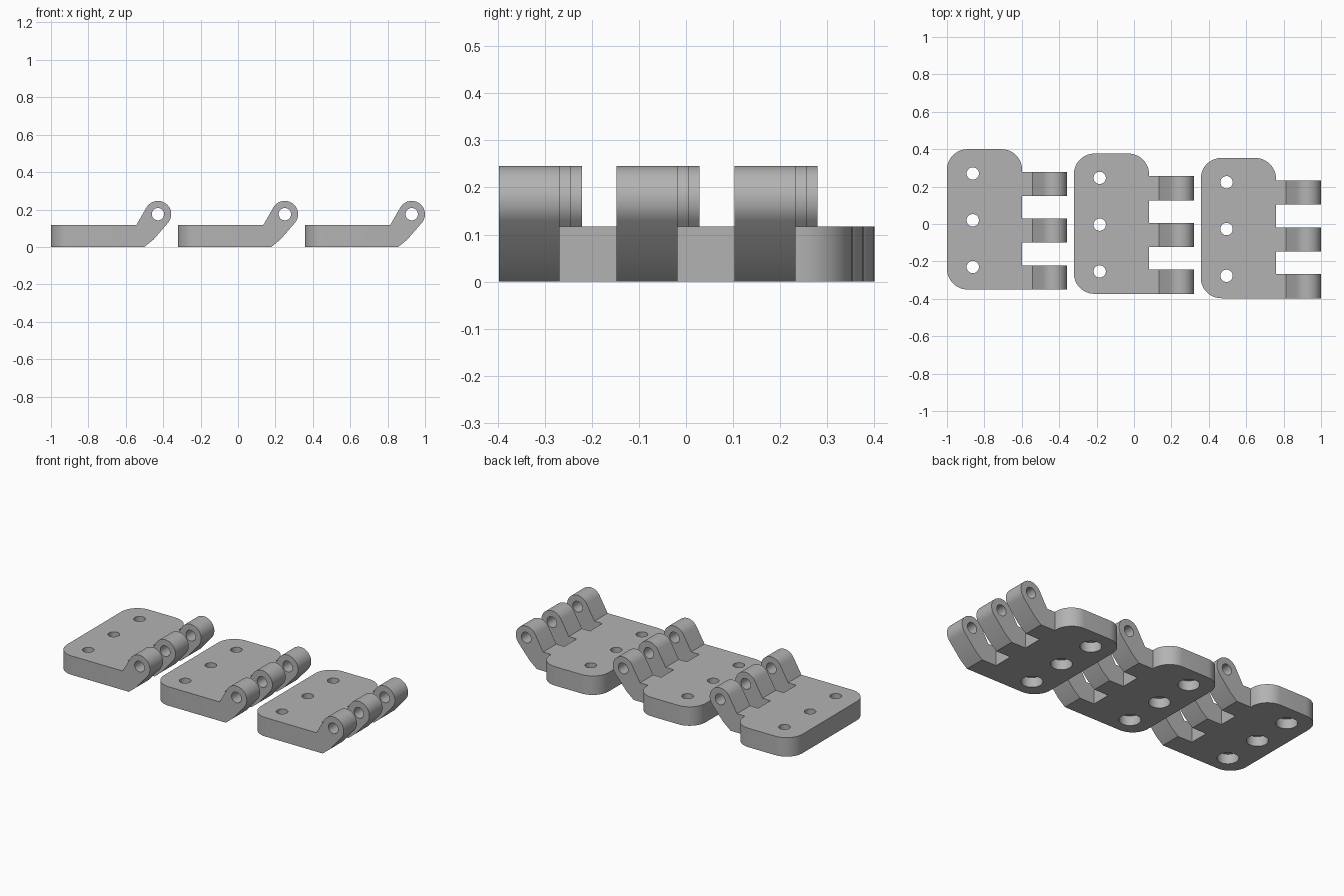
import bpy, bmesh
from math import sin, cos, radians
from mathutils import Vector

old = bpy.data.objects.get("Cube")
if old:
    bpy.data.objects.remove(old, do_unlink=True)

LENGTH, WIDTH, THICK = 0.75, 0.402, 0.117
CORNER = 0.11
PIN_X, PIN_Z, PIN_R = 0.572, 0.175, 0.071
HOLE_R = 0.033

grey = bpy.data.materials.new("plain grey")
grey.use_nodes = True
grey.diffuse_color = (0.45, 0.45, 0.45, 1)
grey.node_tree.nodes["Principled BSDF"].inputs["Base Color"].default_value = (0.45, 0.45, 0.45, 1)


def arc(cx, cy, r, start, end, steps):
    angles = [radians(start + (end - start) * i / steps) for i in range(steps + 1)]
    return [(cx + r * cos(a), cy + r * sin(a)) for a in angles]


def prism(name, outline, push):
    """Extrude a closed 3D outline along a vector."""
    bm = bmesh.new()
    face = bm.faces.new([bm.verts.new(p) for p in outline])
    moved = bmesh.ops.extrude_face_region(bm, geom=[face])["geom"]
    bmesh.ops.translate(bm, vec=Vector(push),
                        verts=[v for v in moved if isinstance(v, bmesh.types.BMVert)])
    bmesh.ops.recalc_face_normals(bm, faces=bm.faces)
    mesh = bpy.data.meshes.new(name)
    bm.to_mesh(mesh)
    bm.free()
    mesh.materials.append(grey)
    obj = bpy.data.objects.new(name, mesh)
    bpy.context.collection.objects.link(obj)
    return obj


def post(name, x, y, r, z0, z1):
    ring = arc(x, y, r, 0, 360, 32)[:-1]
    return prism(name, [(px, py, z0) for px, py in ring], (0, 0, z1 - z0))


def combine(base, tool, operation):
    mod = base.modifiers.new(operation, 'BOOLEAN')
    mod.operation, mod.object, mod.solver = operation, tool, 'EXACT'
    helpers.append(tool)


helpers = []

# Plate with three rounded corners and one square corner
outline = [(WIDTH, 0)]
outline += arc(WIDTH - CORNER, LENGTH - CORNER, CORNER, 0, 90, 12)
outline += arc(CORNER, LENGTH - CORNER, CORNER, 90, 180, 12)
outline += arc(CORNER, CORNER, CORNER, 180, 270, 12)
leaf = prism("hinge_leaf", [(x, y, 0) for x, y in outline], (0, 0, THICK))

# Three knuckles rising from the plate edge
side = [(0.35, 0), (0.5, 0), (0.549, 0.04)]
side += arc(PIN_X, PIN_Z, PIN_R, -41, 150, 24)
side += [(0.4565, THICK), (0.35, THICK)]
for i in range(3):
    y = 0.25 * i
    combine(leaf, prism("knuckle", [(x, y, z) for x, z in side], (0, 0.129, 0)), 'UNION')

# Pin bore through the knuckles
bore = arc(PIN_X, PIN_Z, HOLE_R, 0, 360, 32)[:-1]
combine(leaf, prism("pin_bore", [(x, -0.1, z) for x, z in bore], (0, 1, 0)), 'DIFFERENCE')

# Screw holes, counterbored from below
for i in range(3):
    y = 0.12 + 0.25 * i
    combine(leaf, post("screw_hole", 0.138, y, HOLE_R, -0.1, 0.3), 'DIFFERENCE')
    combine(leaf, post("counterbore", 0.138, y, 0.06, -0.1, 0.06), 'DIFFERENCE')

# Bake the leaf, then remove the helpers
bpy.context.view_layer.update()
baked = bpy.data.meshes.new_from_object(leaf.evaluated_get(bpy.context.evaluated_depsgraph_get()))
leaf.modifiers.clear()
leaf.data = baked
for h in helpers:
    bpy.data.objects.remove(h, do_unlink=True)
baked.shade_smooth()
baked.set_sharp_from_angle(angle=radians(30))

# Three leaves in a stepped row
leaf.name = "left_hinge_leaf"
leaf.location = (-1, -0.35, 0)
for i, name in enumerate(("middle_hinge_leaf", "right_hinge_leaf"), 1):
    twin = leaf.copy()
    twin.name = name
    twin.location = (-1 + 0.6785 * i, -0.35 - 0.0235 * i, 0)
    bpy.context.collection.objects.link(twin)
